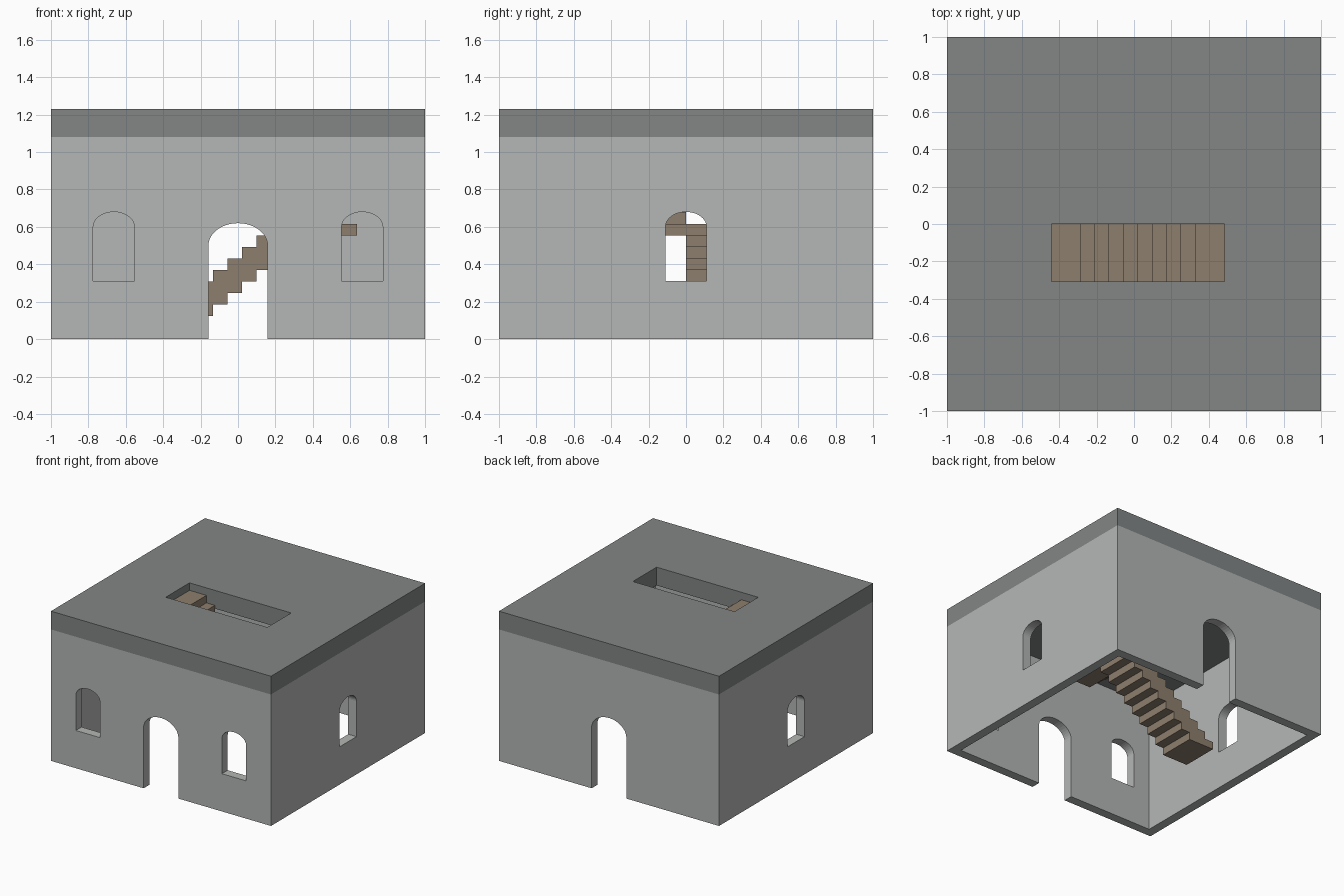
import bpy
import bmesh
from math import cos, sin, pi

if "Cube" in bpy.data.objects:
    bpy.data.objects.remove(bpy.data.objects["Cube"])

RISE, RUN = 0.0615, 0.077
WIDTH = 4 * RUN          # stair width
WALL_TOP, TOP = 1.08, 1.23
THICK = 0.075


def material(name, rgb):
    mat = bpy.data.materials.new(name)
    mat.use_nodes = True
    color = (*rgb, 1)
    mat.diffuse_color = color
    bsdf = next(n for n in mat.node_tree.nodes if n.type == "BSDF_PRINCIPLED")
    bsdf.inputs["Base Color"].default_value = color
    return mat


wall_grey = material("wall_grey", (0.456, 0.474, 0.462))
roof_grey = material("roof_grey", (0.223, 0.238, 0.235))
stair_brown = material("stair_brown", (0.27, 0.209, 0.153))


def prism(name, profile, start, end, mat=None, along="y"):
    """Extrude a (horizontal, z) profile along the y or x axis."""
    bm = bmesh.new()

    def place(h, z, depth):
        return (h, depth, z) if along == "y" else (depth, h, z)

    face = bm.faces.new([bm.verts.new(place(h, z, start)) for h, z in profile])
    extruded = bmesh.ops.extrude_face_region(bm, geom=[face])["geom"]
    shift = place(0, 0, end - start)
    bmesh.ops.translate(bm, vec=shift, verts=[v for v in extruded if isinstance(v, bmesh.types.BMVert)])
    bmesh.ops.recalc_face_normals(bm, faces=bm.faces)
    mesh = bpy.data.meshes.new(name)
    bm.to_mesh(mesh)
    bm.free()
    obj = bpy.data.objects.new(name, mesh)
    bpy.context.collection.objects.link(obj)
    if mat:
        mesh.materials.append(mat)
    return obj


def box(name, x0, x1, y0, y1, z0, z1, mat=None):
    return prism(name, [(x0, z0), (x1, z0), (x1, z1), (x0, z1)], y0, y1, mat)


def arch(center, half, bottom, spring, top, steps=20):
    """Opening outline with a slightly flattened round head."""
    head = [(center + half * cos(pi * i / steps), spring + (top - spring) * sin(pi * i / steps))
            for i in range(steps + 1)]
    return [(center - half, bottom), (center + half, bottom)] + head


def cut(target, cutter):
    mod = target.modifiers.new("opening", "BOOLEAN")
    mod.operation = "DIFFERENCE"
    mod.solver = "EXACT"
    mod.object = cutter
    bpy.context.view_layer.objects.active = target
    bpy.ops.object.modifier_apply(modifier=mod.name)
    bpy.data.objects.remove(cutter)


# Hollow walls, open underneath
walls = box("walls", -1, 1, -1, 1, 0, WALL_TOP, wall_grey)
inner = 1 - THICK
cut(walls, box("room_cutter", -inner, inner, -inner, inner, -0.2, WALL_TOP + 0.2))

# Doorways front and back, windows on both sides, two front windows
cut(walls, prism("door_cutter", arch(0, 0.158, -0.1, 0.5, 0.62), -1.2, 1.2))
cut(walls, prism("side_window_cutter", arch(0, 0.11, 0.31, 0.6, 0.68), -1.2, 1.2, along="x"))
for side in (-1, 1):
    cut(walls, prism("front_window_cutter", arch(side * 0.664, 0.11, 0.31, 0.6, 0.68), -1.2, -0.8))

# Flat roof with the stairwell opening
LANDING_X = 0.329
roof = box("roof", -1, 1, -1, 1, WALL_TOP, TOP, roof_grey)
cut(roof, box("stairwell_cutter", LANDING_X - 10 * RUN, LANDING_X + 2 * RUN, -WIDTH, 0, 1, 1.4))


def flight(name, count, x0, direction, z0, y0, floor):
    """Sawtooth stair flight whose treads each overlap the next by one run."""
    steps = []
    for k in range(count):
        steps += [(k, k + 1), (k + 1, k + 1)]
    steps.append((count + 1, count))
    for k in reversed(range(count)):
        under = max(k - 1, floor)
        steps += [(k + 2, under), (k + 1, under)]
    steps.append((0, floor))
    profile = [(x0 + direction * RUN * a, z0 + RISE * b) for a, b in dict.fromkeys(steps)]
    return prism(name, profile, y0, y0 + WIDTH, stair_brown)


# Lower flight, half landing, upper flight
landing_z = 10 * RISE
flight("lower_stairs", 10, LANDING_X - 11 * RUN, 1, 0, 0, 0)
box("stair_landing", LANDING_X, LANDING_X + WIDTH, -WIDTH, WIDTH, landing_z - RISE, landing_z, stair_brown)
flight("upper_stairs", 9, LANDING_X, -1, landing_z, -WIDTH, -1)
